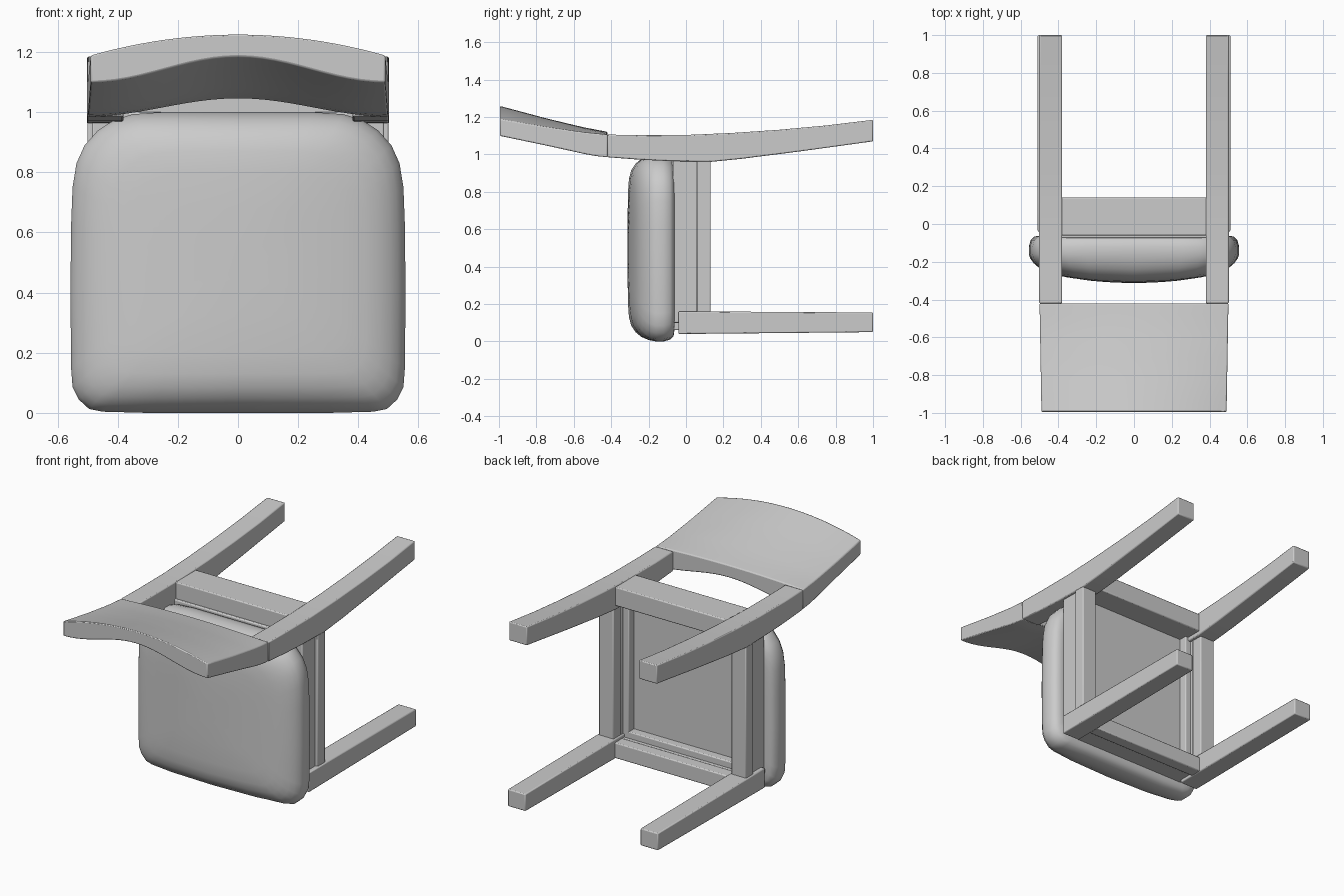
import bpy, bmesh
from math import cos, pi

if "Cube" in bpy.data.objects:
    bpy.data.objects.remove(bpy.data.objects["Cube"])


def finish(name, bm, bevel=0.0, angle=35):
    bmesh.ops.recalc_face_normals(bm, faces=bm.faces)
    me = bpy.data.meshes.new(name)
    bm.to_mesh(me)
    bm.free()
    ob = bpy.data.objects.new(name, me)
    bpy.context.collection.objects.link(ob)
    bpy.ops.object.select_all(action='DESELECT')
    ob.select_set(True)
    bpy.context.view_layer.objects.active = ob
    if bevel:
        m = ob.modifiers.new("soft_edges", 'BEVEL')
        m.width, m.segments = bevel, 2
        m.limit_method, m.angle_limit = 'ANGLE', 0.7
    bpy.ops.object.shade_smooth_by_angle(angle=angle * pi / 180)
    return ob


def extrude_x(name, profile, x0, x1, bevel=0.006):
    """Extrude a (y, z) profile from x0 to x1."""
    bm = bmesh.new()
    a = [bm.verts.new((x0, y, z)) for y, z in profile]
    b = [bm.verts.new((x1, y, z)) for y, z in profile]
    n = len(profile)
    bm.faces.new(a)
    bm.faces.new(b)
    for i in range(n):
        j = (i + 1) % n
        bm.faces.new((a[i], a[j], b[j], b[i]))
    return finish(name, bm, bevel)


def box(name, x, y, z, bevel=0.006):
    return extrude_x(name, [(y[0], z[0]), (y[1], z[0]), (y[1], z[1]), (y[0], z[1])],
                     x[0], x[1], bevel)


def lerp_table(t, v):
    for (a, p), (b, q) in zip(t, t[1:]):
        if v <= b:
            return p + (q - p) * (v - a) / (b - a)
    return t[-1][1]


# Seat cushion: outline rings, crowned on the sitting side
half = [(0, 0.0), (0.3, 0.0), (0.45, 0.004), (0.495, 0.013), (0.53, 0.045), (0.55, 0.085),
        (0.555, 0.15), (0.557, 0.4), (0.555, 0.62), (0.55, 0.75), (0.537, 0.83),
        (0.51, 0.89), (0.465, 0.94), (0.41, 0.975), (0.35, 0.993), (0.25, 1.0), (0, 1.0)]
outline = half + [(-x, z) for x, z in half[-2:0:-1]]
rings = [(0.06, -0.062), (0.03, -0.066), (0.01, -0.085), (0.0, -0.12), (0.0, -0.16),
         (0.008, -0.20), (0.025, -0.24), (0.05, -0.27), (0.085, -0.293),
         (0.13, -0.305), (0.2, -0.31), (0.32, -0.312), (0.44, -0.312)]
bm = bmesh.new()
loops = []
for inset, y in rings:
    sx, sz = (0.556 - inset) / 0.556, (0.5 - inset) / 0.5
    k = max(0.0, (-0.16 - y) / 0.15)
    loops.append([bm.verts.new((x * sx, y + 0.22 * k * (x * sx) ** 2, 0.5 + (z - 0.5) * sz))
                  for x, z in outline])
for a, b in zip(loops, loops[1:]):
    for i in range(len(outline)):
        j = (i + 1) % len(outline)
        bm.faces.new((a[i], a[j], b[j], b[i]))
bm.faces.new(loops[0])
bm.faces.new(loops[-1])
finish("seat_cushion", bm, angle=50)

# Curved backrest panel
low = [(-1.0, 1.10), (-0.75, 1.048), (-0.5, 0.993), (-0.42, 0.985)]
top = [(-1.0, 1.19), (-0.75, 1.147), (-0.55, 1.118), (-0.42, 1.106)]
NX, NY = 24, 10
bm = bmesh.new()
grid = []
for i in range(NY + 1):
    t = i / NY
    y = -0.995 + 0.575 * t
    row_t, row_b = [], []
    for j in range(NX + 1):
        s = 2 * j / NX - 1
        x = s * (0.49 + 0.01 * t)
        zt = lerp_table(top, y) + (0.07 - 0.055 * t) * (1 - s * s)
        zb = lerp_table(low, y) + (0.085 - 0.025 * t) * 0.5 * (1 + cos(pi * s))
        row_t.append(bm.verts.new((x, y, zt)))
        row_b.append(bm.verts.new((x, y, zb)))
    grid.append(row_t + row_b[::-1])
for a, b in zip(grid, grid[1:]):
    for k in range(len(a)):
        m = (k + 1) % len(a)
        bm.faces.new((a[k], a[m], b[m], b[k]))
for r in (grid[0], grid[-1]):
    for j in range(NX):
        bm.faces.new((r[j], r[j + 1], r[-2 - j], r[-1 - j]))
finish("backrest_panel", bm, 0.006)

# Long back legs, front legs and side rails, left and right
back_leg = [(-0.42, 0.985), (-0.25, 0.972), (-0.1, 0.965), (0.13, 0.96), (0.3, 0.977),
            (0.6, 1.015), (1.0, 1.07), (1.0, 1.185), (0.75, 1.155), (0.5, 1.132),
            (0.25, 1.115), (0.0, 1.104), (-0.25, 1.103), (-0.42, 1.106)]
front_leg = [(-0.04, 0.04), (0.2, 0.042), (1.0, 0.05), (1.0, 0.155), (0.15, 0.16), (-0.04, 0.16)]
for side, s in (("left", -1), ("right", 1)):
    extrude_x(f"back_leg_{side}", back_leg, s * 0.38, s * 0.502)
    extrude_x(f"front_leg_{side}", front_leg, s * 0.39, s * 0.51)
    box(f"side_rail_{side}", (s * 0.40, s * 0.485), (-0.07, 0.06), (0.1, 1.0))
    box(f"side_rail_lip_{side}", (s * 0.40, s * 0.50), (0.058, 0.132), (0.1, 0.99))
    box(f"side_ledge_{side}", (s * 0.36, s * 0.41), (-0.07, 0.04), (0.1, 1.0))

# Cross rails and seat base
box("back_rail", (-0.39, 0.39), (-0.06, 0.14), (0.985, 1.10))
box("front_rail", (-0.41, 0.41), (-0.07, 0.06), (0.06, 0.14))
box("front_rail_lip", (-0.41, 0.41), (0.058, 0.132), (0.045, 0.14))
box("front_ledge", (-0.40, 0.40), (-0.07, 0.04), (0.13, 0.18))
box("seat_base", (-0.41, 0.41), (-0.075, -0.01), (0.1, 1.0))
